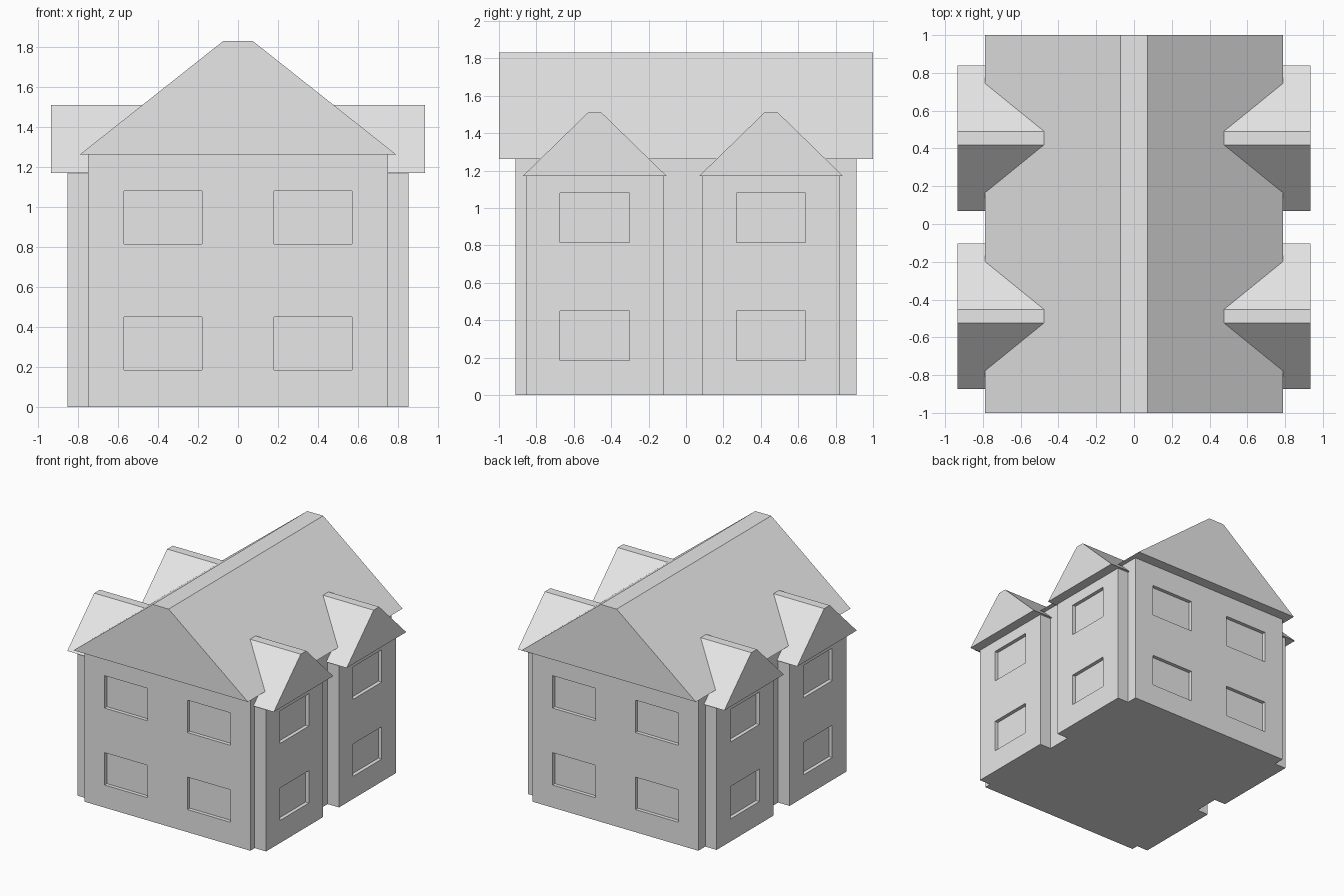
import bpy
import bmesh
from mathutils import Matrix, Vector

if "Cube" in bpy.data.objects:
    bpy.data.objects.remove(bpy.data.objects["Cube"], do_unlink=True)

grey = bpy.data.materials.new("light grey")
grey.use_nodes = True
grey.diffuse_color = (0.8, 0.8, 0.8, 1)
grey.node_tree.nodes["Principled BSDF"].inputs["Base Color"].default_value = (0.8, 0.8, 0.8, 1)


def add_box(bm, low, high):
    """Add a box between two corners and return its vertices."""
    low, high = Vector(low), Vector(high)
    size = Matrix.Diagonal((high - low).to_4d())
    return bmesh.ops.create_cube(bm, size=1, matrix=Matrix.Translation((low + high) / 2) @ size)["verts"]


def finish(name, bm):
    bmesh.ops.recalc_face_normals(bm, faces=bm.faces)
    mesh = bpy.data.meshes.new(name)
    bm.to_mesh(mesh)
    bm.free()
    mesh.materials.append(grey)
    obj = bpy.data.objects.new(name, mesh)
    bpy.context.collection.objects.link(obj)
    return obj


def walls(name, low, high, openings):
    """A wall block with shallow window recesses cut into it."""
    bm = bmesh.new()
    add_box(bm, low, high)
    block = finish(name, bm)
    bm = bmesh.new()
    for a, b in openings:
        add_box(bm, a, b)
    cutter = finish(name + "_window_cutter", bm)
    cutter.hide_render = True
    cut = block.modifiers.new("windows", "BOOLEAN")
    cut.operation = "DIFFERENCE"
    cut.solver = "EXACT"
    cut.object = cutter
    bpy.context.view_layer.objects.active = block
    bpy.ops.object.modifier_apply(modifier=cut.name)
    bpy.data.objects.remove(cutter, do_unlink=True)


def roof(name, low, high, axis, ridge):
    """A gabled prism whose top narrows to a flat ridge strip across one axis."""
    bm = bmesh.new()
    middle = (low[axis] + high[axis]) / 2
    for v in add_box(bm, low, high):
        if v.co.z > (low[2] + high[2]) / 2:
            v.co[axis] = middle + (ridge if v.co[axis] > middle else -ridge)
    finish(name, bm)


STOREYS = ((0.185, 0.45), (0.815, 1.08))
RECESS = 0.03
BODY_Y = 0.912

# Main house with four windows on each gable end
openings = []
for end in (-1, 1):
    ys = sorted((end * (BODY_Y - RECESS), end * (BODY_Y + 0.1)))
    for x in (-0.57, 0.18):
        for bottom, top in STOREYS:
            openings.append(((x, ys[0], bottom), (x + 0.39, ys[1], top)))
walls("main_walls", (-0.75, -BODY_Y, 0), (0.75, BODY_Y, 1.262), openings)
roof("main_roof", (-0.79, -1, 1.262), (0.79, 1, 1.83), 0, 0.072)

# Two projecting bays on each long side, each with its own gabled roof
for side, side_name in ((1, "left"), (-1, "right")):
    for y, place in ((-0.488, "front"), (0.455, "back")):
        def span(inner, outer):
            return sorted((side * inner, side * outer))

        x0, x1 = span(0.7, 0.853)
        w0, w1 = span(0.853 - RECESS, 0.95)
        openings = [((w0, y - 0.185, b), (w1, y + 0.185, t)) for b, t in STOREYS]
        walls(f"{side_name}_{place}_bay", (x0, y - 0.367, 0), (x1, y + 0.367, 1.17), openings)
        x0, x1 = span(0.35, 0.935)
        roof(f"{side_name}_{place}_bay_roof", (x0, y - 0.385, 1.17), (x1, y + 0.385, 1.51), 1, 0.036)
